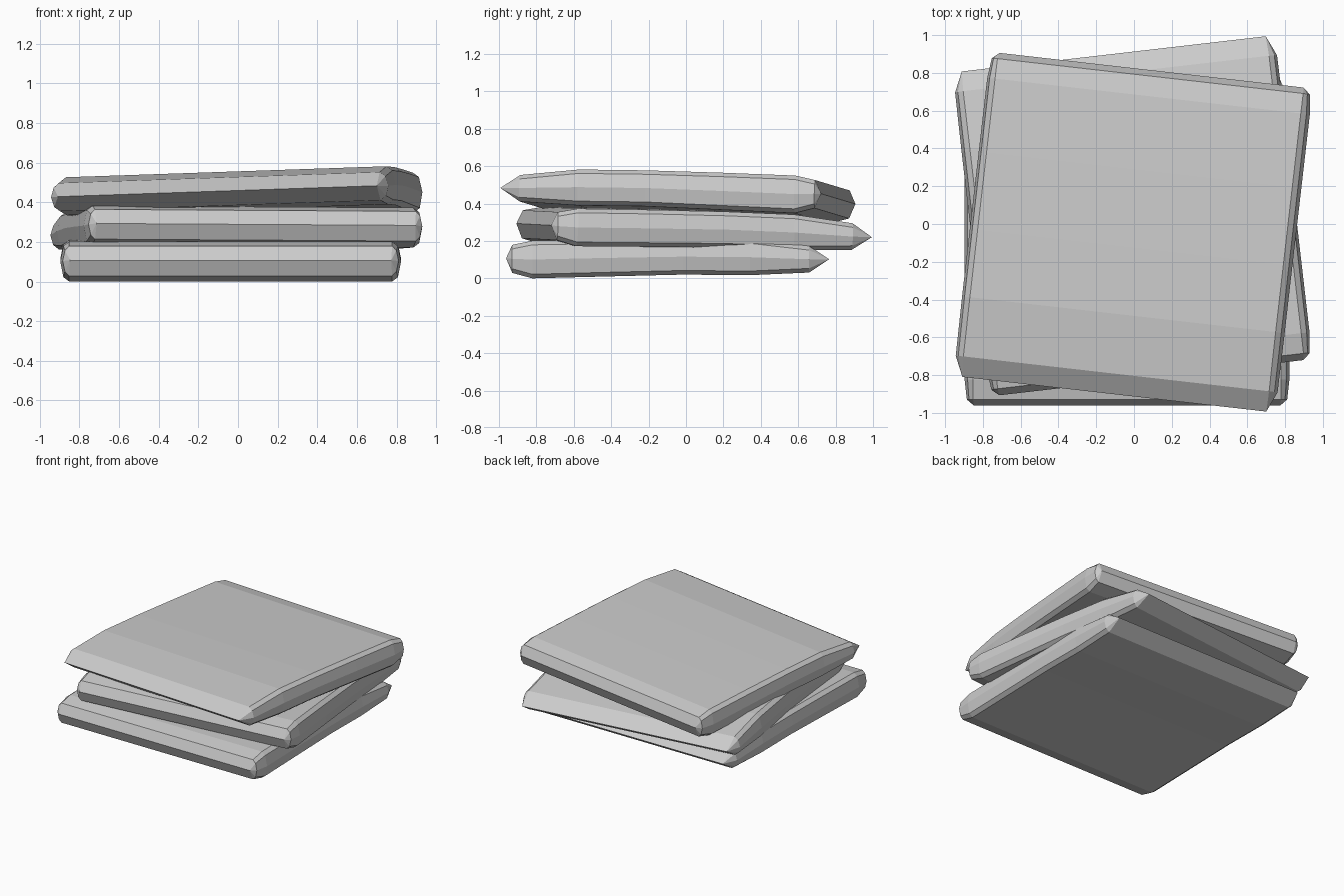
import bpy, bmesh
from math import radians

if "Cube" in bpy.data.objects:
    bpy.data.objects.remove(bpy.data.objects["Cube"])

# Stations along the slab: y, top z, bottom z, half width (rounded front to wedge-shaped back)
STATIONS = [
    (-0.865, 0.002, 0.002, 0.810),
    (-0.832, 0.074, -0.076, 0.848),
    (-0.725, 0.096, -0.105, 0.860),
    (-0.330, 0.103, -0.095, 0.860),
    (0.080, 0.107, -0.085, 0.860),
    (0.440, 0.104, -0.088, 0.860),
    (0.755, 0.068, -0.074, 0.858),
    (0.862, -0.003, -0.003, 0.810),
]
FLAT = 0.815   # half width of the flat top and bottom


def make_slab(name, location, rotation):
    bm = bmesh.new()
    rings = []
    for y, top, bottom, w in STATIONS:
        mid = (top + bottom) / 2
        flat = min(FLAT, w)
        shoulder = flat + (w - flat) * 0.65
        drop = min(0.022, (top - bottom) / 4)
        half = [(flat, top), (shoulder, top - drop), (w, mid),
                (shoulder, bottom + drop), (flat, bottom)]
        section = half + [(-x, z) for x, z in reversed(half)]
        rings.append([bm.verts.new((x, y, z)) for x, z in section])
    for a, b in zip(rings, rings[1:]):
        n = len(a)
        for i in range(n):
            j = (i + 1) % n
            bm.faces.new((a[i], a[j], b[j], b[i]))
    # collapse the end rings into straight edges
    bmesh.ops.remove_doubles(bm, verts=bm.verts, dist=0.0005)
    bmesh.ops.recalc_face_normals(bm, faces=bm.faces)
    mesh = bpy.data.meshes.new(name)
    bm.to_mesh(mesh)
    bm.free()
    obj = bpy.data.objects.new(name, mesh)
    obj.location = location
    obj.rotation_euler = rotation
    bpy.context.collection.objects.link(obj)
    return obj


# Stack of three slightly turned and tilted slabs
make_slab("bottom_slab", (-0.037, -0.097, 0.105), (0, 0, 0))
make_slab("middle_slab", (-0.008, 0.045, 0.257), (-0.034, 0.006, radians(6.6)))
make_slab("top_slab", (-0.006, -0.045, 0.441), (0.021, 0.034, radians(173.5)))
